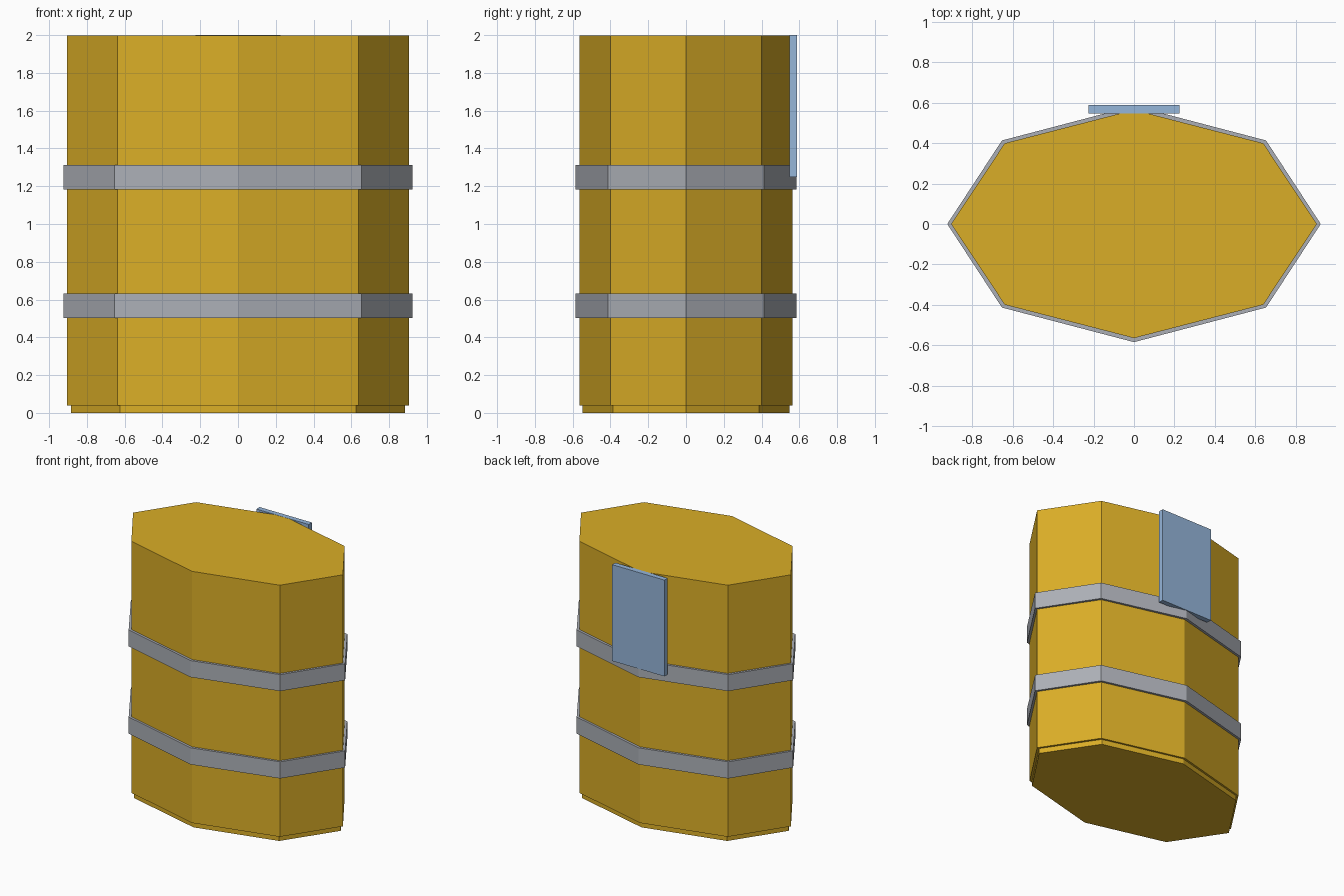
import bpy
import bmesh
import math

if "Cube" in bpy.data.objects:
    bpy.data.objects.remove(bpy.data.objects["Cube"])


def material(name, rgb):
    m = bpy.data.materials.new(name)
    m.diffuse_color = (*rgb, 1.0)
    m.use_nodes = True
    m.node_tree.nodes["Principled BSDF"].inputs["Base Color"].default_value = m.diffuse_color
    return m


gold = material("gold", (0.70, 0.42, 0.02))
steel = material("steel grey", (0.41, 0.43, 0.47))
blue = material("pale blue", (0.30, 0.465, 0.70))


def add_object(name, bm, mat):
    bmesh.ops.recalc_face_normals(bm, faces=bm.faces[:])
    mesh = bpy.data.meshes.new(name)
    bm.to_mesh(mesh)
    bm.free()
    mesh.materials.append(mat)
    obj = bpy.data.objects.new(name, mesh)
    bpy.context.collection.objects.link(obj)
    return obj


def octagon_prism(name, rx, ry, z0, z1, mat):
    """Flattened eight-sided drum with corners on the x and y axes."""
    bm = bmesh.new()
    ring = [bm.verts.new((rx * math.cos(i * math.pi / 4),
                          ry * math.sin(i * math.pi / 4), z0)) for i in range(8)]
    base = bm.faces.new(ring)
    top = bmesh.ops.extrude_face_region(bm, geom=[base], use_keep_orig=True)
    for v in top["geom"]:
        if isinstance(v, bmesh.types.BMVert):
            v.co.z = z1
    return add_object(name, bm, mat)


# Drum with a slightly recessed foot
octagon_prism("foot", 0.885, 0.548, 0.0, 0.041, gold)
octagon_prism("body", 0.904, 0.564, 0.04, 1.999, gold)

# Two raised hoops
for name, z0, z1 in (("lower_hoop", 0.503, 0.633), ("upper_hoop", 1.183, 1.312)):
    octagon_prism(name, 0.923, 0.584, z0, z1, steel)

# Flat plate on the back
bm = bmesh.new()
bmesh.ops.create_cube(bm, size=1.0)
for v in bm.verts:
    v.co = (v.co.x * 0.45, 0.567 + v.co.y * 0.04, 1.625 + v.co.z * 0.75)
add_object("back_plate", bm, blue)
